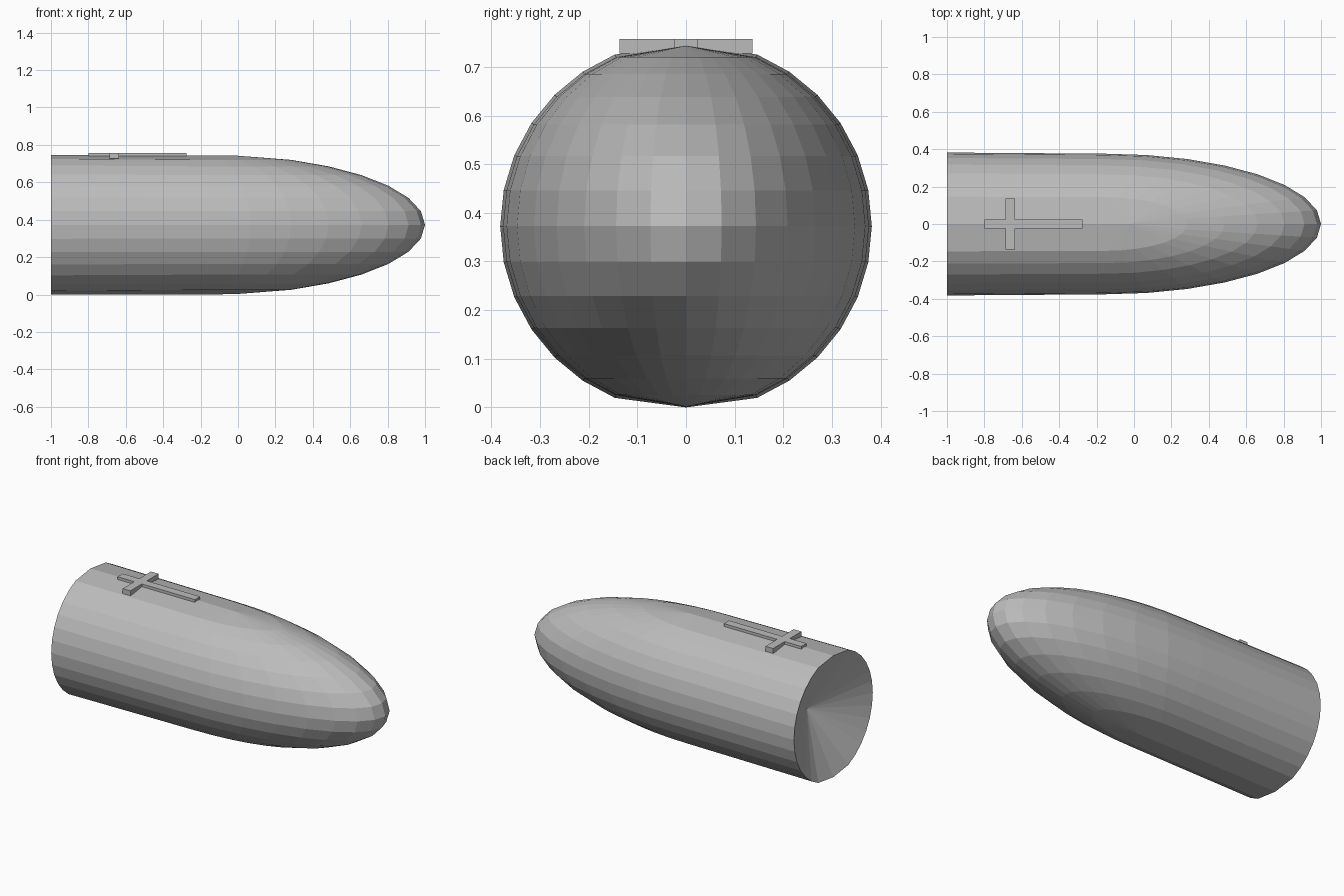
import bpy, bmesh
from math import sin, cos, pi

cube = bpy.data.objects.get("Cube")
if cube:
    bpy.data.objects.remove(cube)

grey = bpy.data.materials.new("plain grey")
grey.use_nodes = True
colour = (0.5, 0.5, 0.5, 1)
grey.diffuse_color = colour
grey.node_tree.nodes["Principled BSDF"].inputs["Base Color"].default_value = colour


def finish(name, bm):
    bmesh.ops.recalc_face_normals(bm, faces=bm.faces)
    mesh = bpy.data.meshes.new(name)
    bm.to_mesh(mesh)
    bm.free()
    mesh.materials.append(grey)
    obj = bpy.data.objects.new(name, mesh)
    bpy.context.collection.objects.link(obj)


MID = 0.3725            # height of the long axis
R_FRONT, R_BACK = 0.376, 0.382
STEP = pi / 16

# Body: half a stretched sphere with vertical poles, drawn back into a tube
bm = bmesh.new()
rows = []
for k in range(2, 15):
    t = k * STEP
    row = [bm.verts.new((-1, -R_BACK * sin(t), MID + R_BACK * cos(t)))]
    for j in range(17):
        a = j * STEP - pi / 2
        row.append(bm.verts.new((1.16 * sin(t) * cos(a) - 0.16,
                                 R_FRONT * sin(t) * sin(a),
                                 MID + R_FRONT * cos(t))))
    row.append(bm.verts.new((-1, R_BACK * sin(t), MID + R_BACK * cos(t))))
    rows.append(row)
for upper, lower in zip(rows, rows[1:]):
    for j in range(len(upper) - 1):
        bm.faces.new((upper[j], lower[j], lower[j + 1], upper[j + 1]))

# Shallow pole fans and the ridges running back from them
tips = []
for row, side in ((rows[0], 1), (rows[-1], -1)):
    pole = bm.verts.new((-0.02, 0, MID + side * 0.371))
    tip = bm.verts.new((-1, 0, MID + side * MID))
    tips.append(tip)
    for j in range(1, 17):
        bm.faces.new((pole, row[j], row[j + 1]))
    bm.faces.new((tip, row[0], row[1], pole))
    bm.faces.new((tip, pole, row[-2], row[-1]))

# Back end: a cone sunk into the body
rim = [tips[0]] + [r[0] for r in rows] + [tips[1]] + [r[-1] for r in reversed(rows)]
apex = bm.verts.new((-0.82, 0, MID))
for a, b in zip(rim, rim[1:] + rim[:1]):
    bm.faces.new((a, b, apex))
finish("body", bm)

# Raised cross on top, one outline pulled up into a plate
bm = bmesh.new()
half = [(-0.8, 0.025), (-0.687, 0.025), (-0.687, 0.137),
        (-0.635, 0.137), (-0.635, 0.025), (-0.275, 0.025)]
outline = half + [(x, -y) for x, y in reversed(half)]
base = bm.faces.new([bm.verts.new((x, y, 0.727)) for x, y in outline])
top = bmesh.ops.extrude_face_region(bm, geom=[base], use_keep_orig=True)["geom"]
bmesh.ops.translate(bm, vec=(0, 0, 0.03),
                    verts=[v for v in top if isinstance(v, bmesh.types.BMVert)])
finish("top_cross", bm)
